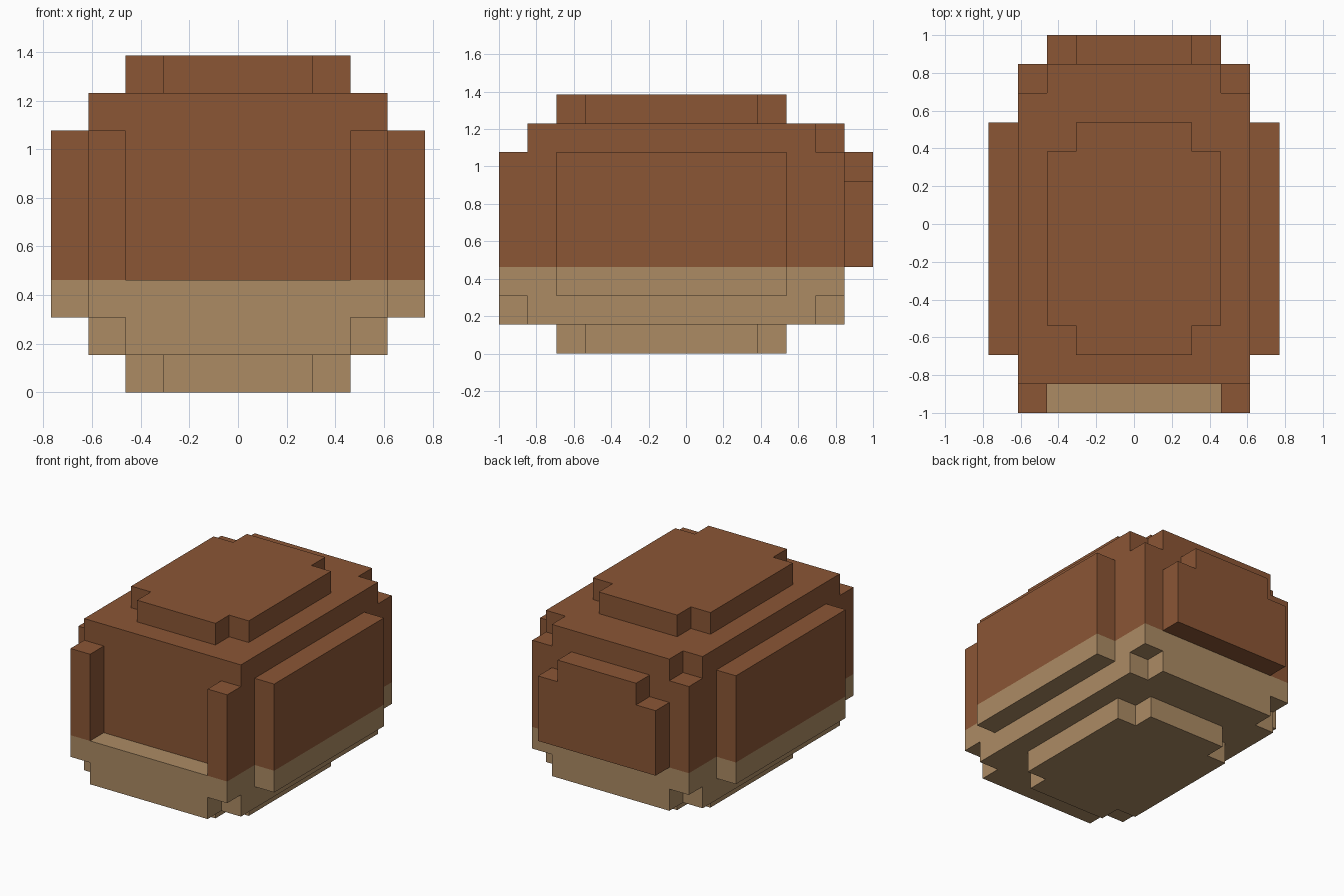
import bpy
import bmesh
from itertools import product
from mathutils import Vector

cube = bpy.data.objects.get("Cube")
if cube:
    bpy.data.objects.remove(cube, do_unlink=True)

UNIT = 2 / 13                            # edge of one block
ORIGIN = Vector((-5, -6.5, 0)) * UNIT    # low corner of the block grid
WAIST = 3                                # block rows below this are tan


def make_material(name, color):
    mat = bpy.data.materials.new(name)
    mat.use_nodes = True
    mat.diffuse_color = color
    mat.node_tree.nodes["Principled BSDF"].inputs["Base Color"].default_value = color
    return mat


MATERIALS = [make_material("brown", (0.258, 0.093, 0.036, 1)),
             make_material("tan", (0.413, 0.258, 0.127, 1))]


def box(x, y, z):
    """Blocks filling the given (start, end) ranges."""
    return set(product(range(*x), range(*y), range(*z)))


def mirrored(cells):
    return {(9 - i, j, k) for i, j, k in cells}


def both_sides(cells):
    return cells | mirrored(cells)


parts = {}

# Main body, with its back and lower corners stepped in
back_corners = both_sides(box((8, 9), (11, 12), (1, 2)) | box((8, 9), (11, 12), (7, 8)))
parts["body"] = box((1, 9), (1, 12), (1, 8)) - back_corners

# Stepped slabs on the top and underneath
for name, row in (("top_slab", 8), ("bottom_slab", 0)):
    parts[name] = box((3, 7), (2, 10), (row, row + 1)) | box((2, 8), (3, 9), (row, row + 1))

# Flank panels and front posts
left_panel = box((9, 10), (2, 10), (2, 7))
left_post = box((8, 9), (0, 1), (2, 7))
parts["left_side_panel"] = left_panel
parts["right_side_panel"] = mirrored(left_panel)
parts["left_front_post"] = left_post
parts["right_front_post"] = mirrored(left_post)

# Front ledge between the posts, and the raised back panel
parts["front_ledge"] = box((2, 8), (0, 1), (1, 3))
parts["back_panel"] = box((2, 8), (12, 13), (3, 6)) | box((3, 7), (12, 13), (6, 7))

solid = set().union(*parts.values())


def build_part(name, cells):
    """Skin the blocks of a part, leaving out faces hidden inside the model."""
    bm = bmesh.new()
    for cell in sorted(cells):
        centre = Vector(cell) + Vector((0.5, 0.5, 0.5))
        for axis, sign in product(range(3), (-1, 1)):
            normal = Vector((0, 0, 0))
            normal[axis] = sign
            neighbour = tuple(int(c + n) for c, n in zip(cell, normal))
            if neighbour in solid:
                continue
            u = Vector((0, 0, 0))
            u[(axis + 1) % 3] = 0.5
            v = normal.cross(u)
            mid = centre + normal / 2
            corners = (mid - u - v, mid + u - v, mid + u + v, mid - u + v)
            face = bm.faces.new([bm.verts.new(ORIGIN + c * UNIT) for c in corners])
            face.material_index = int(cell[2] < WAIST)
    bmesh.ops.remove_doubles(bm, verts=bm.verts[:], dist=0.001)
    # Merge the flat block faces into large panels of one colour
    bmesh.ops.dissolve_limit(bm, angle_limit=0.01, verts=bm.verts[:],
                             edges=bm.edges[:], delimit={'MATERIAL'})
    mesh = bpy.data.meshes.new(name)
    bm.to_mesh(mesh)
    bm.free()
    for mat in MATERIALS:
        mesh.materials.append(mat)
    bpy.context.collection.objects.link(bpy.data.objects.new(name, mesh))


for part_name, part_cells in parts.items():
    build_part(part_name, part_cells)
